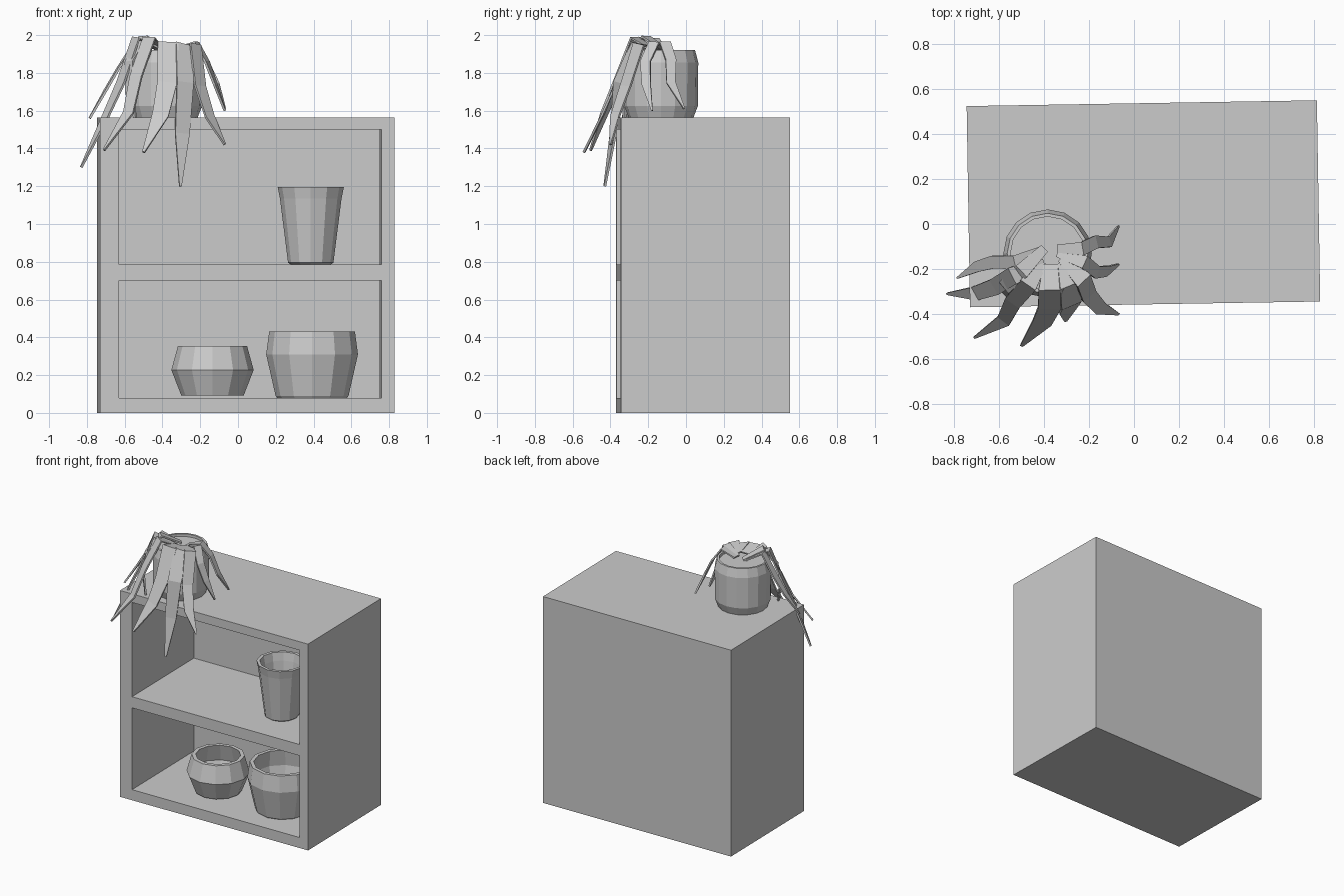
import bpy, bmesh, math
from mathutils import Vector, Matrix

cube = bpy.data.objects.get("Cube")
if cube:
    bpy.data.objects.remove(cube, do_unlink=True)

grey = bpy.data.materials.new("plain_grey")
grey.use_nodes = True
GREY = (0.6, 0.6, 0.6, 1)
grey.diffuse_color = GREY
grey.node_tree.nodes["Principled BSDF"].inputs["Base Color"].default_value = GREY


def finish(name, bm):
    """Turn a bmesh into a flat shaded grey object."""
    bmesh.ops.recalc_face_normals(bm, faces=bm.faces)
    mesh = bpy.data.meshes.new(name)
    bm.to_mesh(mesh)
    bm.free()
    mesh.materials.append(grey)
    obj = bpy.data.objects.new(name, mesh)
    bpy.context.collection.objects.link(obj)
    return obj


def box(name, low, high):
    low, high = Vector(low), Vector(high)
    bm = bmesh.new()
    bmesh.ops.create_cube(bm, size=1)
    bmesh.ops.scale(bm, vec=high - low, verts=bm.verts)
    bmesh.ops.translate(bm, vec=(low + high) / 2, verts=bm.verts)
    return finish(name, bm)


def lathe(name, place, profile, sides=12):
    """Revolve (radius, height) points; the ends are closed with caps."""
    bm = bmesh.new()
    rings = []
    for radius, height in profile:
        rings.append([bm.verts.new((radius * math.cos(math.tau * i / sides),
                                    radius * math.sin(math.tau * i / sides), height))
                      for i in range(sides)])
    for a, b in zip(rings, rings[1:]):
        for i in range(sides):
            j = (i + 1) % sides
            bm.faces.new((a[i], a[j], b[j], b[i]))
    bm.faces.new(rings[0])
    bm.faces.new(rings[-1])
    obj = finish(name, bm)
    obj.location = place
    return obj


def leaf(name, path, width):
    """A thin strap that follows the path and narrows to a tip."""
    points = [Vector(p) for p in path]
    shape = (0.6, 1.0, 0.95, 0.8, 0.12)
    thick = 0.012
    bm = bmesh.new()
    rings = []
    for i, p in enumerate(points):
        along = (points[min(i + 1, len(points) - 1)] - points[max(i - 1, 0)]).normalized()
        flat = Vector((p.x - POT.x, p.y - POT.y, 0))
        if i == 0:
            flat = Vector((along.x, along.y, 0))
        side = flat.cross(Vector((0, 0, 1))).normalized()
        side = (side - along * side.dot(along)).normalized()
        up = side.cross(along)
        w, t = side * width * shape[i] / 2, up * thick / 2
        rings.append([bm.verts.new(p + s) for s in (w + t, w - t, -w - t, t - w)])
    for a, b in zip(rings, rings[1:]):
        for i in range(4):
            j = (i + 1) % 4
            bm.faces.new((a[i], a[j], b[j], b[i]))
    bm.faces.new(rings[0])
    bm.faces.new(rings[-1])
    return finish(name, bm)


# Cabinet: a solid block with two compartments cut into its front
cabinet = box("cabinet", (-0.78, -0.448, 0), (0.78, 0.448, 1.565))
for bottom, top in ((0.08, 0.7), (0.785, 1.5)):
    cutter = box("compartment_cutter", (-0.68, -0.6, bottom), (0.71, 0.31, top))
    cutter.hide_render = True
    cut = cabinet.modifiers.new("compartment", "BOOLEAN")
    cut.operation = "DIFFERENCE"
    cut.solver = "EXACT"
    cut.object = cutter
    bpy.context.view_layer.objects.active = cabinet
    bpy.ops.object.modifier_apply(modifier=cut.name)
    bpy.data.objects.remove(cutter, do_unlink=True)
cabinet.matrix_world = Matrix.Translation((0.042, 0.09, 0)) @ Matrix.Rotation(0.0165, 4, "Z")

# Empty vessels on the shelves
lathe("tall_cup", (0.385, -0.025, 0.785),
      [(0.105, 0), (0.12, 0.01), (0.163, 0.35), (0.175, 0.41),
       (0.152, 0.41), (0.14, 0.35), (0.1, 0.03)])
lathe("low_bowl", (-0.135, -0.045, 0.092),
      [(0.165, 0), (0.218, 0.135), (0.183, 0.262),
       (0.155, 0.262), (0.19, 0.135), (0.145, 0.025)])
lathe("round_bowl", (0.392, -0.025, 0.08),
      [(0.185, 0), (0.193, 0.01), (0.243, 0.23), (0.227, 0.35),
       (0.2, 0.35), (0.215, 0.23), (0.17, 0.03)])

# Plant pot with soil just under the rim
POT = Vector((-0.385, -0.132, 1.565))
lathe("plant_pot", POT,
      [(0.172, 0), (0.195, 0.06), (0.197, 0.29), (0.18, 0.355),
       (0.165, 0.355), (0.165, 0.335)], 16)

# Drooping leaves, from the soil over the rim to the tip
leaf("outer_right_leaf", [(-0.4, -0.18, 1.92), (-0.54, -0.23, 1.985), (-0.62, -0.28, 1.75),
                          (-0.71, -0.31, 1.55), (-0.83, -0.31, 1.3)], 0.08)
leaf("upper_right_leaf", [(-0.42, -0.12, 1.92), (-0.53, -0.17, 1.98), (-0.63, -0.17, 1.83),
                          (-0.7, -0.19, 1.71), (-0.785, -0.24, 1.56)], 0.06)
leaf("right_front_leaf", [(-0.41, -0.17, 1.92), (-0.47, -0.27, 1.985), (-0.54, -0.35, 1.78),
                          (-0.58, -0.43, 1.59), (-0.71, -0.505, 1.39)], 0.08)
leaf("front_leaf", [(-0.37, -0.18, 1.93), (-0.37, -0.29, 1.96), (-0.375, -0.37, 1.75),
                    (-0.41, -0.44, 1.58), (-0.5, -0.54, 1.38)], 0.11)
leaf("long_front_leaf", [(-0.31, -0.17, 1.93), (-0.285, -0.27, 1.95), (-0.28, -0.36, 1.75),
                         (-0.295, -0.385, 1.48), (-0.305, -0.43, 1.2)], 0.1)
leaf("left_front_leaf", [(-0.32, -0.15, 1.93), (-0.225, -0.25, 1.95), (-0.2, -0.32, 1.73),
                         (-0.15, -0.375, 1.57), (-0.07, -0.4, 1.42)], 0.08)
leaf("left_leaf", [(-0.34, -0.13, 1.92), (-0.22, -0.17, 1.96), (-0.165, -0.215, 1.86),
                   (-0.12, -0.21, 1.74), (-0.07, -0.18, 1.6)], 0.06)
leaf("left_rear_leaf", [(-0.34, -0.11, 1.92), (-0.23, -0.11, 1.96), (-0.17, -0.08, 1.87),
                        (-0.11, -0.08, 1.75), (-0.07, -0.01, 1.61)], 0.06)
leaf("inner_right_leaf", [(-0.4, -0.11, 1.92), (-0.5, -0.21, 1.99), (-0.575, -0.28, 1.86),
                          (-0.575, -0.31, 1.7), (-0.54, -0.33, 1.54)], 0.07)
